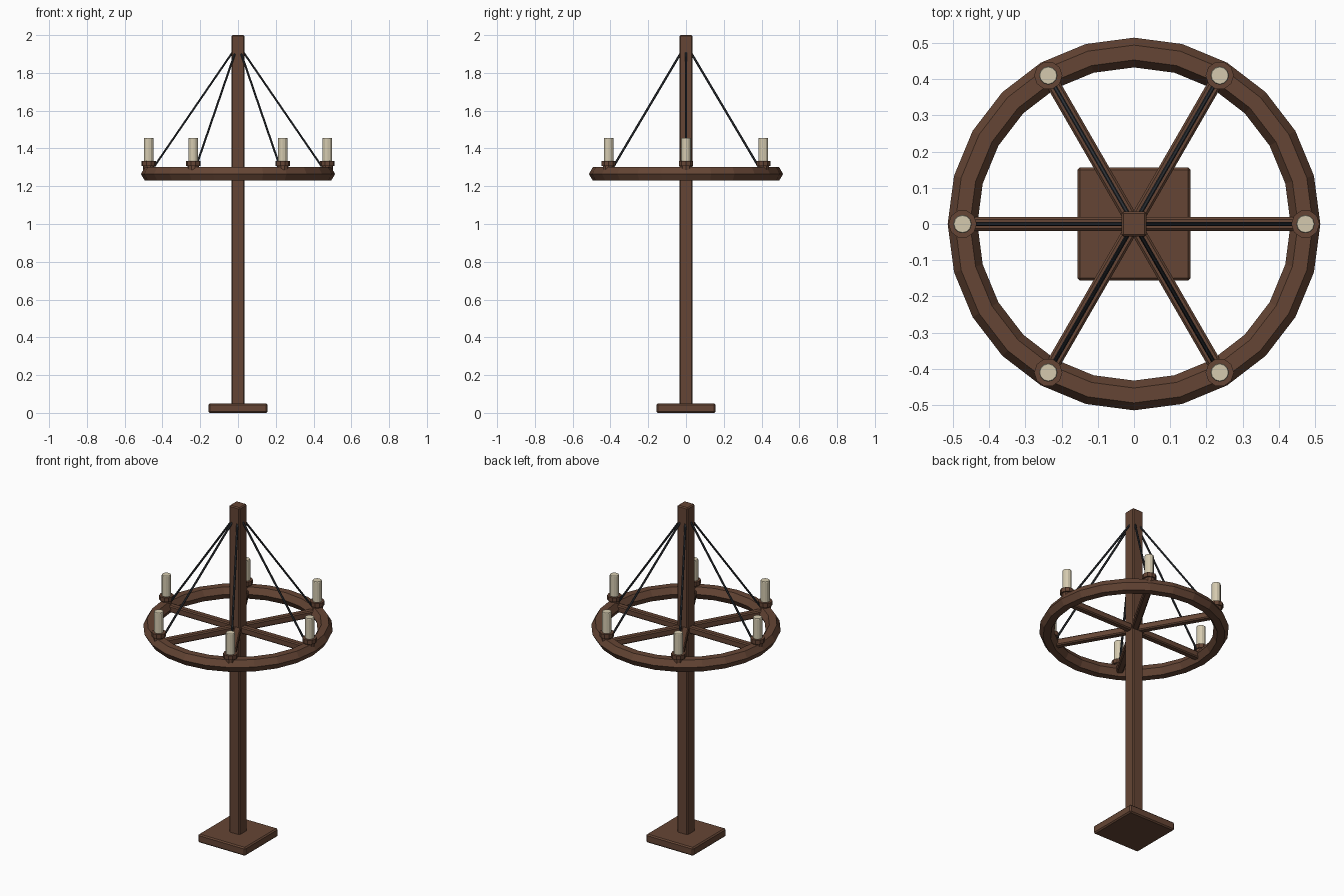
import bpy
import bmesh
from math import cos, sin, pi, radians
from mathutils import Vector

cube = bpy.data.objects.get("Cube")
if cube:
    bpy.data.objects.remove(cube, do_unlink=True)


def material(name, rgb, rough=0.8):
    m = bpy.data.materials.new(name)
    m.use_nodes = True
    m.diffuse_color = (*rgb, 1)
    bsdf = m.node_tree.nodes["Principled BSDF"]
    bsdf.inputs["Base Color"].default_value = (*rgb, 1)
    bsdf.inputs["Roughness"].default_value = rough
    return m


WOOD = material("brown wood", (0.13, 0.06, 0.035))
WAX = material("cream wax", (0.66, 0.59, 0.43))
IRON = material("dark iron", (0.028, 0.032, 0.038))


def finish(name, bm, mat):
    bmesh.ops.recalc_face_normals(bm, faces=bm.faces)
    mesh = bpy.data.meshes.new(name)
    bm.to_mesh(mesh)
    bm.free()
    mesh.materials.append(mat)
    ob = bpy.data.objects.new(name, mesh)
    bpy.context.collection.objects.link(ob)
    return ob


def box(name, size, centre, mat, bevel, turn=0.0):
    bm = bmesh.new()
    bmesh.ops.create_cube(bm, size=1)
    bmesh.ops.scale(bm, vec=size, verts=bm.verts)
    bmesh.ops.bevel(bm, geom=bm.edges[:], offset=bevel, segments=1, affect='EDGES')
    ob = finish(name, bm, mat)
    ob.location = centre
    ob.rotation_euler.z = turn
    return ob


def lathe(name, profile, sides, mat, location=(0, 0, 0), closed=False):
    """Spin a list of (radius, height) points round z."""
    bm = bmesh.new()
    rings = [[bm.verts.new((r * cos(2 * pi * i / sides), r * sin(2 * pi * i / sides), z))
              for i in range(sides)] for r, z in profile]
    pairs = list(zip(rings, rings[1:]))
    if closed:
        pairs.append((rings[-1], rings[0]))
    else:
        bm.faces.new(rings[0])
        bm.faces.new(rings[-1])
    for a, b in pairs:
        for i in range(sides):
            j = (i + 1) % sides
            bm.faces.new((a[i], a[j], b[j], b[i]))
    ob = finish(name, bm, mat)
    ob.location = location
    return ob


def rod(name, start, end, radius, mat, sides=6):
    start, end = Vector(start), Vector(end)
    ob = lathe(name, [(radius, 0), (radius, (end - start).length)], sides, mat, start)
    ob.rotation_euler = (end - start).to_track_quat('Z', 'Y').to_euler()
    return ob


# Stand
box("base", (0.312, 0.312, 0.05), (0, 0, 0.025), WOOD, 0.007)
box("post", (0.07, 0.07, 1.96), (0, 0, 1.02), WOOD, 0.006)

# Wheel rim with a six-sided section
RIM, THICK, RIM_Z = 0.473, 0.041, 1.265
section = [(RIM + THICK * cos(k * pi / 3), THICK * sin(k * pi / 3)) for k in range(6)]
lathe("rim", section, 24, WOOD, (0, 0, RIM_Z), closed=True)

# Spokes, candles and stays, six of each
for n in range(6):
    a = radians(60 * n)
    c, s = cos(a), sin(a)
    box(f"spoke_{n}", (0.45, 0.038, 0.04), (0.235 * c, 0.235 * s, RIM_Z), WOOD, 0.006, a)
    lathe(f"candle_cup_{n}", [(0.03, 1.285), (0.03, 1.308), (0.039, 1.308), (0.039, 1.333)],
          10, WOOD, (RIM * c, RIM * s, 0))
    candle = lathe(f"candle_{n}", [(0.0235, 1.33), (0.0255, 1.335), (0.0255, 1.452), (0.0235, 1.456)],
                   12, WAX, (RIM * c, RIM * s, 0))
    rod(f"stay_{n}", (0.025 * c, 0.025 * s, 1.915), (0.443 * c, 0.443 * s, 1.305), 0.006, IRON)
